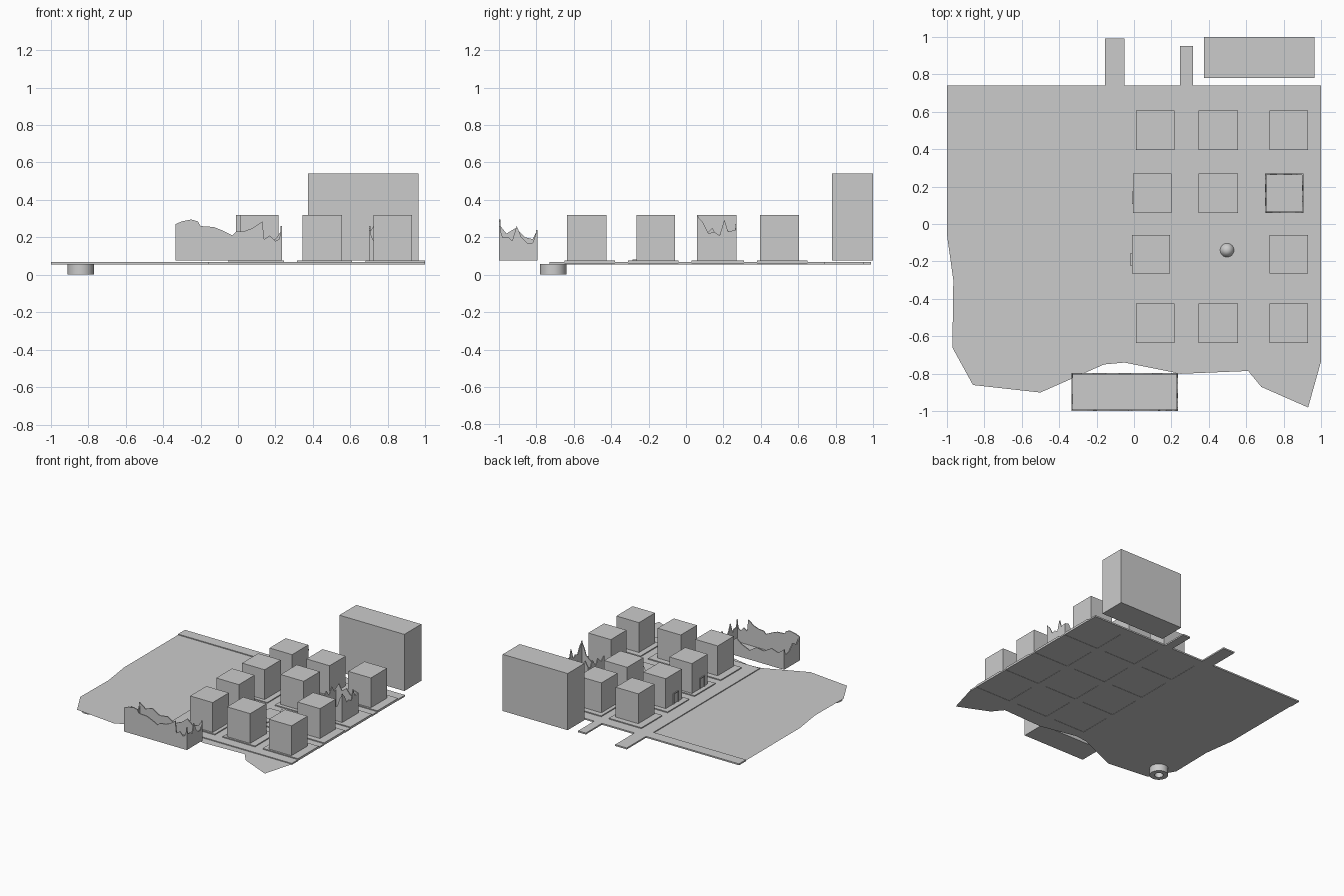
import bpy, bmesh, math
from mathutils import Vector

if "Cube" in bpy.data.objects:
    bpy.data.objects.remove(bpy.data.objects["Cube"])


def finish(name, bm):
    bmesh.ops.remove_doubles(bm, verts=bm.verts, dist=1e-5)
    me = bpy.data.meshes.new(name)
    bm.to_mesh(me)
    bm.free()
    ob = bpy.data.objects.new(name, me)
    bpy.context.collection.objects.link(ob)
    return ob


def add_box(bm, x0, x1, y0, y1, z0, z1):
    vs = bmesh.ops.create_cube(bm, size=1)["verts"]
    for v in vs:
        v.co = Vector(((x0 + x1) / 2 + v.co.x * (x1 - x0),
                       (y0 + y1) / 2 + v.co.y * (y1 - y0),
                       (z0 + z1) / 2 + v.co.z * (z1 - z0)))


def box(name, *b):
    bm = bmesh.new()
    add_box(bm, *b)
    return finish(name, bm)


def prism(bm, pts, offset):
    # extrude a closed outline along an offset
    f = bm.faces.new([bm.verts.new(p) for p in pts])
    ext = bmesh.ops.extrude_face_region(bm, geom=[f], use_keep_orig=True)["geom"]
    for v in ext:
        if isinstance(v, bmesh.types.BMVert):
            v.co += Vector(offset)
    bmesh.ops.recalc_face_normals(bm, faces=bm.faces)


def cone(name, x, y, r1, r2, z0, z1, n=24):
    bpy.ops.mesh.primitive_cone_add(vertices=n, radius1=r1, radius2=r2, depth=z1 - z0,
                                    location=(x, y, (z0 + z1) / 2))
    ob = bpy.context.object
    ob.name = name
    bpy.ops.object.shade_smooth_by_angle()
    return ob


def ruin(name, x0, x1, y0, y1, z, front, back, left, right, t=0.008):
    # floor plus four thin broken walls, each given by (position, top height)
    for side, y, prof in (("front", y0, front), ("back", y1 - t, back)):
        bm = bmesh.new()
        pts = [(x0, y, z)] + [(u, y, h) for u, h in prof] + [(x1, y, z)]
        prism(bm, pts, (0, t, 0))
        finish(f"{name}_{side}_wall", bm)
    for side, x, prof in (("left", x0, left), ("right", x1 - t, right)):
        bm = bmesh.new()
        pts = [(x, y0, z)] + [(x, u, h) for u, h in prof] + [(x, y1, z)]
        prism(bm, pts, (t, 0, 0))
        finish(f"{name}_{side}_wall", bm)
    box(f"{name}_floor", x0, x1, y0, y1, z, z + 0.006)


BASE, TOP = 0.075, 0.32

# Flat land with irregular coast
coast = [(-1, .74), (-1, -.05), (-.965, -.3), (-.97, -.66), (-.86, -.86), (-.5, -.9),
         (-.16, -.75), (-.05, -.74), (.25, -.8), (.61, -.785), (.68, -.87), (.93, -.98),
         (1, -.73), (1, .74)]
bm = bmesh.new()
bm.faces.new([bm.verts.new((x, y, 0.06)) for x, y in coast])
finish("land", bm)

# Road grid
cols = [(-.05, .245), (.315, .61), (.68, 1.0)]
rows = [(.38, .65), (.03, .31), (-.31, -.04), (-.65, -.38)]
bm = bmesh.new()
add_box(bm, -1, 1, .65, .74, .055, .067)
add_box(bm, -.16, -.05, -.73, .65, .055, .067)
add_box(bm, -.155, -.05, .74, .99, .055, .067)
add_box(bm, .245, .315, .74, .95, .055, .067)
for a, b in ((.245, .315), (.61, .68)):
    add_box(bm, a, b, -.65, .65, .055, .067)
for a, b in ((.31, .38), (-.04, .03), (-.38, -.31), (-.73, -.65)):
    for c0, c1 in (cols if a > -.7 else [(-.05, 1)]):
        add_box(bm, c0, c1, a, b, .055, .067)
finish("roads", bm)

# Pavement blocks with a building on each
bx = [(.01, .215), (.345, .555), (.725, .93)]
by = [(.395, .605), (.06, .27), (-.265, -.06), (-.635, -.425)]
for r, (y0, y1) in enumerate(rows):
    for c, (x0, x1) in enumerate(cols):
        box(f"pavement_{r}_{c}", x0, x1, y0, y1, .057, BASE)
        if (r, c) in ((1, 2), (2, 1)):
            continue
        shift = {(1, 0): -.015, (2, 0): -.022}.get((r, c), 0)
        box(f"building_{r}_{c}", bx[c][0] + shift, bx[c][1] + shift, *by[r], BASE, TOP)

# Door frames on two buildings in the first column
for i, (x, y) in enumerate(((-.005, .14), (-.012, -.19))):
    bm = bmesh.new()
    for s in (-1, 1):
        add_box(bm, x - .006, x, y + s * .03 - .004, y + s * .03 + .004, BASE, .155)
    add_box(bm, x - .006, x, y - .034, y + .034, .155, .163)
    finish(f"door_frame_{i}", bm)

# Tall slab building
box("tall_building", .375, .965, .78, 1.0, BASE, .54)

# Small ruin among the blocks
ruin("small_ruin", .70, .905, .06, .27, BASE,
     [(.70, .24), (.715, .2), (.74, .15), (.78, .12), (.82, .17), (.86, .2), (.88, .26), (.905, .31)],
     [(.70, .22), (.73, .27), (.76, .22), (.8, .25), (.84, .2), (.87, .25), (.905, .24)],
     [(.06, .24), (.1, .21), (.14, .25), (.17, .2), (.21, .26), (.24, .21), (.27, .22)],
     [(.06, .31), (.09, .28), (.12, .22), (.15, .23), (.18, .21), (.205, .295), (.225, .23), (.27, .24)])

# Large ruin at the coast
ruin("large_ruin", -.335, .235, -1.0, -.795, BASE,
     [(-.335, .27), (-.3, .285), (-.25, .295), (-.215, .285), (-.2, .26), (-.13, .255), (-.08, .235),
      (-.03, .21), (-.01, .23), (.04, .235), (.08, .25), (.13, .285), (.14, .19), (.17, .21),
      (.2, .18), (.22, .19), (.235, .26)],
     [(-.335, .24), (-.28, .2), (-.22, .22), (-.15, .18), (-.08, .19), (-.02, .15), (.05, .18),
      (.1, .22), (.15, .18), (.2, .19), (.235, .24)],
     [(-1, .27), (-.96, .22), (-.91, .25), (-.86, .2), (-.82, .19), (-.795, .24)],
     [(-1, .26), (-.98, .2), (-.95, .2), (-.93, .18), (-.905, .26), (-.88, .2), (-.85, .17),
      (-.82, .17), (-.795, .24)])

# Little square: cone monument and round disc
cone("monument", .497, -.14, .037, 0, BASE, .16)
cone("round_disc", .415, -.245, .042, .042, BASE, .082)

# Outlet pipe hanging below the land, open at the bottom
cx, cy, ro, ri, n = -.84, -.71, .07, .033, 32
prof = [(0, .058), (ro, .058), (ro, 0), (ri, 0), (ri, .05), (0, .05)]
bm = bmesh.new()
vs = [bm.verts.new((cx + r, cy, z)) for r, z in prof]
es = [bm.edges.new(p) for p in zip(vs, vs[1:])]
bmesh.ops.spin(bm, geom=vs + es, cent=(cx, cy, 0), axis=(0, 0, 1), angle=math.tau, steps=n)
bmesh.ops.remove_doubles(bm, verts=bm.verts, dist=1e-5)
bmesh.ops.recalc_face_normals(bm, faces=bm.faces)
ob = finish("outlet_pipe", bm)
bpy.context.view_layer.objects.active = ob
bpy.ops.object.select_all(action='DESELECT')
ob.select_set(True)
bpy.ops.object.shade_smooth_by_angle()
